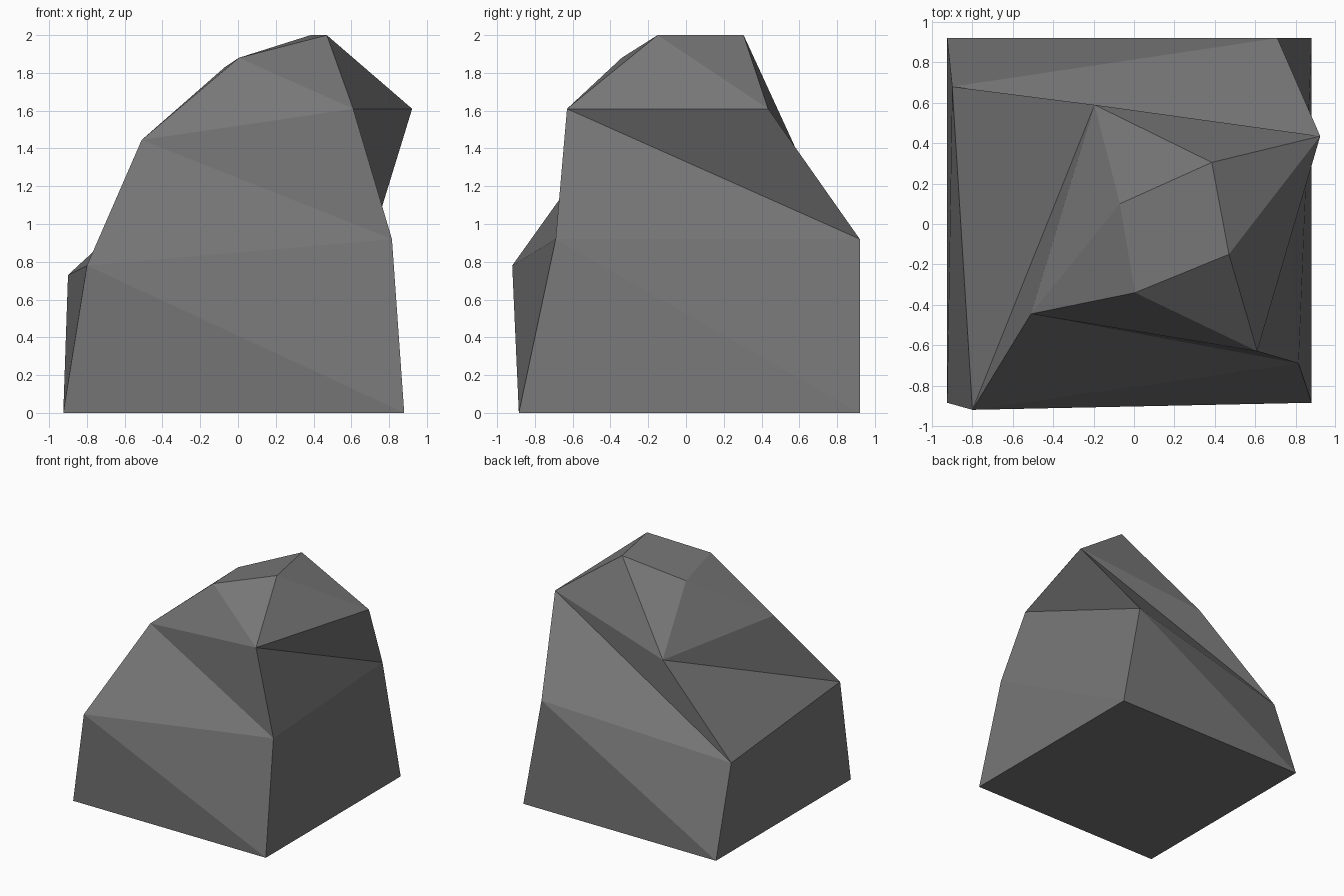
import bpy, bmesh

if "Cube" in bpy.data.objects:
    bpy.data.objects.remove(bpy.data.objects["Cube"])

# Rock: four stacked, irregular four-sided rings
# each ring runs front-left, front-right, back-right, back-left
RINGS = [
    [(-0.925, -0.885, 0), (0.88, -0.885, 0), (0.88, 0.92, 0), (-0.925, 0.92, 0)],
    [(-0.80, -0.92, 0.78), (0.815, -0.69, 0.92), (0.71, 0.92, 0.92), (-0.90, 0.68, 0.73)],
    [(-0.51, -0.445, 1.445), (0.61, -0.63, 1.61), (0.922, 0.435, 1.61), (-0.195, 0.59, 1.38)],
    [(0.005, -0.34, 1.88), (0.47, -0.15, 2.0), (0.385, 0.305, 2.0), (-0.07, 0.10, 1.83)],
]

bm = bmesh.new()
rings = [[bm.verts.new(p) for p in ring] for ring in RINGS]

# Side bands, every panel folded along the same diagonal
for low, high in zip(rings, rings[1:]):
    for i in range(4):
        j = (i + 1) % 4
        bm.faces.new((low[i], low[j], high[i]))
        bm.faces.new((low[j], high[j], high[i]))

# Base and crown
bm.faces.new(rings[0][::-1])
bm.faces.new(rings[-1])
bmesh.ops.recalc_face_normals(bm, faces=bm.faces)

mesh = bpy.data.meshes.new("rock")
bm.to_mesh(mesh)
bm.free()

# Stone colour
stone = bpy.data.materials.new("grey stone")
stone.diffuse_color = (0.183, 0.183, 0.183, 1)
stone.use_nodes = True
stone.node_tree.nodes["Principled BSDF"].inputs["Base Color"].default_value = stone.diffuse_color
mesh.materials.append(stone)

rock = bpy.data.objects.new("rock", mesh)
bpy.context.collection.objects.link(rock)
